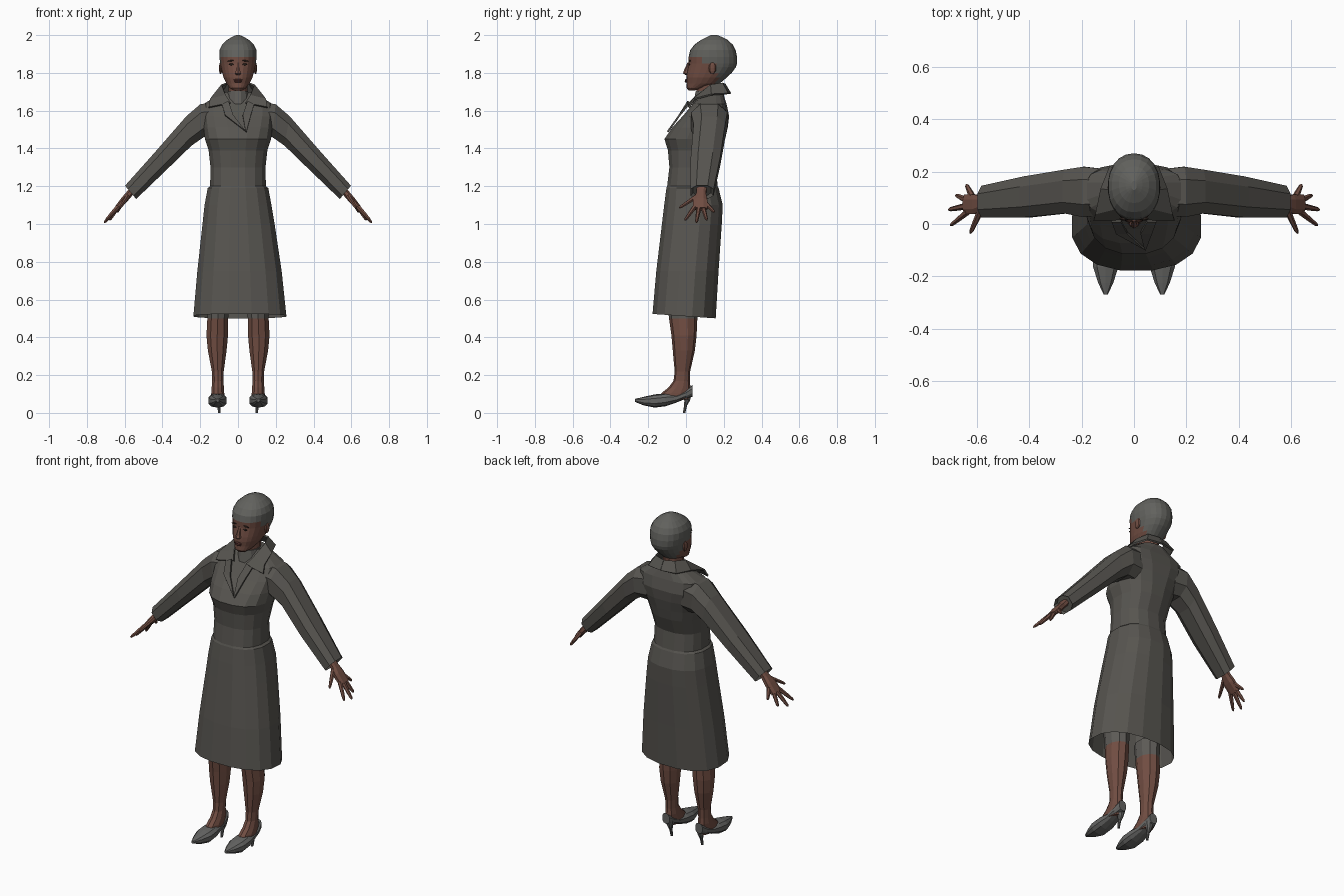
import bpy, bmesh, math
from mathutils import Vector


def material(name, rgb):
    m = bpy.data.materials.new(name)
    m.diffuse_color = (*rgb, 1)
    return m


COAT = material("coat grey", (0.095, 0.09, 0.08))
BLOUSE = material("blouse grey", (0.11, 0.105, 0.095))
HAIR = material("hair grey", (0.12, 0.12, 0.11))
SKIN = material("brown skin", (0.165, 0.075, 0.055))
SHOE = material("shoe grey", (0.13, 0.13, 0.125))
LIPS = material("lip brown", (0.10, 0.035, 0.03))
DARK = material("dark brown", (0.03, 0.02, 0.016))


def make(name, bm, *mats):
    bmesh.ops.recalc_face_normals(bm, faces=bm.faces)
    me = bpy.data.meshes.new(name)
    bm.to_mesh(me)
    bm.free()
    for m in mats:
        me.materials.append(m)
    ob = bpy.data.objects.new(name, me)
    bpy.context.collection.objects.link(ob)
    return ob


def power(v, e):
    return math.copysign(abs(v) ** e, v)


def ring(c, a, b, n, e=1.0):
    """Superellipse of n points around c, spanned by half-axes a and b."""
    pts = []
    for i in range(n):
        t = 2 * math.pi * (i + 0.5) / n
        pts.append(Vector(c) + Vector(a) * power(math.cos(t), e)
                   + Vector(b) * power(math.sin(t), e))
    return pts


def flat_ring(z, hw, y0, y1, n, e=1.0, cx=0.0):
    return ring((cx, (y0 + y1) / 2, z), (hw, 0, 0), (0, (y1 - y0) / 2, 0), n, e)


def loft(name, rings, *mats, start=True, end=True, rule=None):
    bm = bmesh.new()
    rows = [[bm.verts.new(p) for p in r] for r in rings]
    n = len(rows[0])
    for lo, hi in zip(rows, rows[1:]):
        for i in range(n):
            j = (i + 1) % n
            bm.faces.new((lo[i], lo[j], hi[j], hi[i]))
    if start:
        bm.faces.new(rows[0])
    if end:
        bm.faces.new(rows[-1])
    if rule:
        for f in bm.faces:
            f.material_index = rule(f.calc_center_median())
    return make(name, bm, *mats)


def tube(name, stops, mat, n=6):
    """Tapered tube through (point, radius) stops."""
    d = Vector(stops[-1][0]) - Vector(stops[0][0])
    u = d.cross(Vector((0, 1, 0))).normalized()
    v = d.cross(u).normalized()
    return loft(name, [ring(p, u * r, v * r, n) for p, r in stops], mat)


def sheet(name, inner, outer, s, mat, thick=0.01):
    """Cloth strip between two edge lines, mirrored by s."""
    bm = bmesh.new()
    a, b = [[bm.verts.new((x * s, y, z)) for x, y, z in line] for line in (inner, outer)]
    for i in range(len(a) - 1):
        bm.faces.new((a[i], a[i + 1], b[i + 1], b[i]))
    ob = make(name, bm, mat)
    mod = ob.modifiers.new("thickness", "SOLIDIFY")
    mod.thickness = thick
    mod.offset = 0
    return ob


def pad(name, loc, size, mat, tilt=0.0):
    bm = bmesh.new()
    bmesh.ops.create_uvsphere(bm, u_segments=8, v_segments=6, radius=1)
    ob = make(name, bm, mat)
    ob.location, ob.scale, ob.rotation_euler = loc, size, (0, tilt, 0)
    return ob


# Coat body: z, half width, front y, back y, squareness, centre x
profile = [(0.515, 0.25, -0.18, 0.16, 0.85, 0.01), (0.75, 0.227, -0.16, 0.175, 0.85, 0.008),
           (1.0, 0.194, -0.13, 0.192, 0.85, 0.003), (1.1, 0.18, -0.118, 0.197, 0.85, 0),
           (1.19, 0.163, -0.106, 0.175, 0.85, 0), (1.2, 0.15, -0.102, 0.17, 0.85, 0),
           (1.3, 0.148, -0.09, 0.16, 0.85, 0), (1.39, 0.158, -0.098, 0.195, 0.85, 0),
           (1.45, 0.178, -0.117, 0.21, 0.85, 0), (1.51, 0.185, -0.075, 0.223, 0.75, 0),
           (1.57, 0.188, -0.02, 0.23, 0.65, 0), (1.635, 0.185, 0.035, 0.216, 0.6, 0),
           (1.675, 0.12, 0.07, 0.203, 0.7, 0), (1.70, 0.08, 0.09, 0.2, 0.9, 0)]
rings = [flat_ring(z, w, y0, y1, 16, e, cx) for z, w, y0, y1, e, cx in profile]
for p in rings[0]:
    p.z -= 0.07 * (p.y + 0.05)
loft("coat_body", rings, COAT, start=False)

# Blouse collar and neck
loft("blouse_collar", [flat_ring(1.56, 0.07, 0.03, 0.2, 12), flat_ring(1.64, 0.066, 0.035, 0.19, 12),
                       flat_ring(1.705, 0.055, 0.05, 0.175, 12)], BLOUSE)
loft("neck", [flat_ring(1.62, 0.05, 0.06, 0.18, 12), flat_ring(1.77, 0.052, 0.05, 0.18, 12)], SKIN)

# Head: z, half width, front y, back y; hair is chosen by height and depth
skull = [(1.708, 0.025, 0.012, 0.05), (1.72, 0.044, 0.003, 0.10), (1.745, 0.062, 0.004, 0.18),
         (1.775, 0.077, 0.002, 0.215), (1.80, 0.084, 0.004, 0.242), (1.83, 0.091, 0.01, 0.264),
         (1.85, 0.095, 0.014, 0.27), (1.885, 0.1, 0.014, 0.27), (1.92, 0.099, 0.022, 0.263),
         (1.95, 0.085, 0.045, 0.247), (1.975, 0.058, 0.08, 0.22), (1.99, 0.032, 0.11, 0.19),
         (2.0, 0.01, 0.13, 0.165)]
loft("head", [flat_ring(z, w, a, b, 22, 0.92) for z, w, a, b in skull], SKIN, HAIR,
     rule=lambda c: int(c.z > 1.88 or (c.y > 0.165 and c.z > 1.74) or (c.y > 0.10 and c.z > 1.85)))

# Face details
loft("nose", [flat_ring(1.79, 0.012, -0.004, 0.02, 6), flat_ring(1.797, 0.019, -0.017, 0.02, 6),
              flat_ring(1.815, 0.011, -0.01, 0.02, 6), flat_ring(1.855, 0.008, 0.008, 0.03, 6)], SKIN)
pad("upper_lip", (0, 0.001, 1.763), (0.024, 0.007, 0.005), LIPS)
pad("lower_lip", (0, 0.001, 1.754), (0.021, 0.008, 0.006), LIPS)

for s, side in ((1, "left"), (-1, "right")):
    pad(side + "_eye", (0.036 * s, 0.017, 1.845), (0.014, 0.004, 0.005), DARK)
    pad(side + "_brow", (0.038 * s, 0.02, 1.864), (0.019, 0.005, 0.0035), DARK, 0.1 * s)
    pad(side + "_ear", (0.092 * s, 0.14, 1.825), (0.009, 0.02, 0.032), SKIN)

    # Coat collar and lapel
    sheet(side + "_collar",
          [(0, .205, 1.74), (.06, .19, 1.745), (.085, .13, 1.735), (.065, .06, 1.68), (.04, .018, 1.64)],
          [(0, .235, 1.69), (.09, .22, 1.69), (.125, .135, 1.685), (.147, .04, 1.66), (.155, .015, 1.617)],
          s, COAT)
    sheet(side + "_lapel", [(.05, .012, 1.65), (.025, -.035, 1.575), (-.04 * -s, -.095, 1.49)],
          [(.085, .012, 1.632), (.068, -.035, 1.575), (-.045 * -s, -.097, 1.488)], s, COAT)

    # Sleeve: top x, z, bottom x, z, front y, back y
    cuts = [(.10, 1.655, .12, 1.45, .03, .215), (.20, 1.64, .18, 1.455, .02, .225),
            (.275, 1.575, .245, 1.41, .035, .213), (.44, 1.385, .375, 1.285, .02, .187),
            (.60, 1.205, .537, 1.13, .02, .15), (.585, 1.22, .523, 1.145, .035, .135)]
    sleeve = []
    for tx, tz, bx, bz, y0, y1 in cuts:
        sleeve.append(ring((s * (tx + bx) / 2, (y0 + y1) / 2, (tz + bz) / 2),
                           (s * (tx - bx) / 2, 0, (tz - bz) / 2), (0, (y1 - y0) / 2, 0), 8, 0.8))
    loft(side + "_sleeve", sleeve, COAT)

    # Hand with palm and spread fingers
    palm = [((.53, .085, 1.215), .02, .03), ((.575, .08, 1.16), .019, .027),
            ((.605, .075, 1.125), .019, .04), ((.645, .075, 1.08), .013, .04)]
    loft(side + "_palm", [ring((s * c[0], c[1], c[2]), (s * t * .76, 0, t * .65), (0, w, 0), 8, 0.8)
                          for c, t, w in palm], SKIN)
    fingers = {"thumb": ((.585, .055, 1.145), (.625, -.035, 1.085)),
               "index_finger": ((.637, .045, 1.09), (.70, -.005, 1.02)),
               "middle_finger": ((.643, .068, 1.083), (.708, .055, 1.007)),
               "ring_finger": ((.637, .09, 1.088), (.68, .11, 1.02)),
               "little_finger": ((.618, .105, 1.108), (.64, .15, 1.063))}
    for label, (a, b) in fingers.items():
        a, b = Vector((a[0] * s, a[1], a[2])), Vector((b[0] * s, b[1], b[2]))
        tube(side + "_" + label, [(a, .013), (a.lerp(b, .55), .0105), (a.lerp(b, .9), .008), (b, .004)], SKIN)

    # Leg running into the instep, with the skirt edge at the top
    leg = [(.60, .062, -.10, .065, .107), (.50, .058, -.09, .06, .107), (.41, .06, -.077, .056, .11),
           (.33, .052, -.07, .047, .11), (.22, .033, -.06, .022, .107), (.17, .031, -.066, .02, .107),
           (.135, .034, -.092, .024, .107), (.105, .036, -.13, .024, .107), (.07, .036, -.15, .02, .107)]
    loft(side + "_leg", [flat_ring(z, w, a, b, 10, 1, s * cx) for z, w, a, b, cx in leg],
         SKIN, BLOUSE, rule=lambda c: int(c.z > 0.5))

    # Pointed shoe: y, half width, sole z, top z
    shoe = [(-.27, .008, .058, .074), (-.225, .03, .04, .085), (-.165, .05, .028, .098),
            (-.11, .05, .035, .103), (-.05, .039, .055, .1), (0, .034, .075, .12), (.034, .024, .085, .148)]
    loft(side + "_shoe", [ring((s * .108, y, (a + b) / 2), (w, 0, 0), (0, 0, (b - a) / 2), 10, 0.8)
                          for y, w, a, b in shoe], SHOE)
    loft(side + "_heel", [flat_ring(z, r, y - r, y + r, 8, 1, s * .1) for z, r, y in
                          ((0, .007, -.01), (.04, .009, -.002), (.065, .016, .006), (.1, .026, .006))], SHOE)
